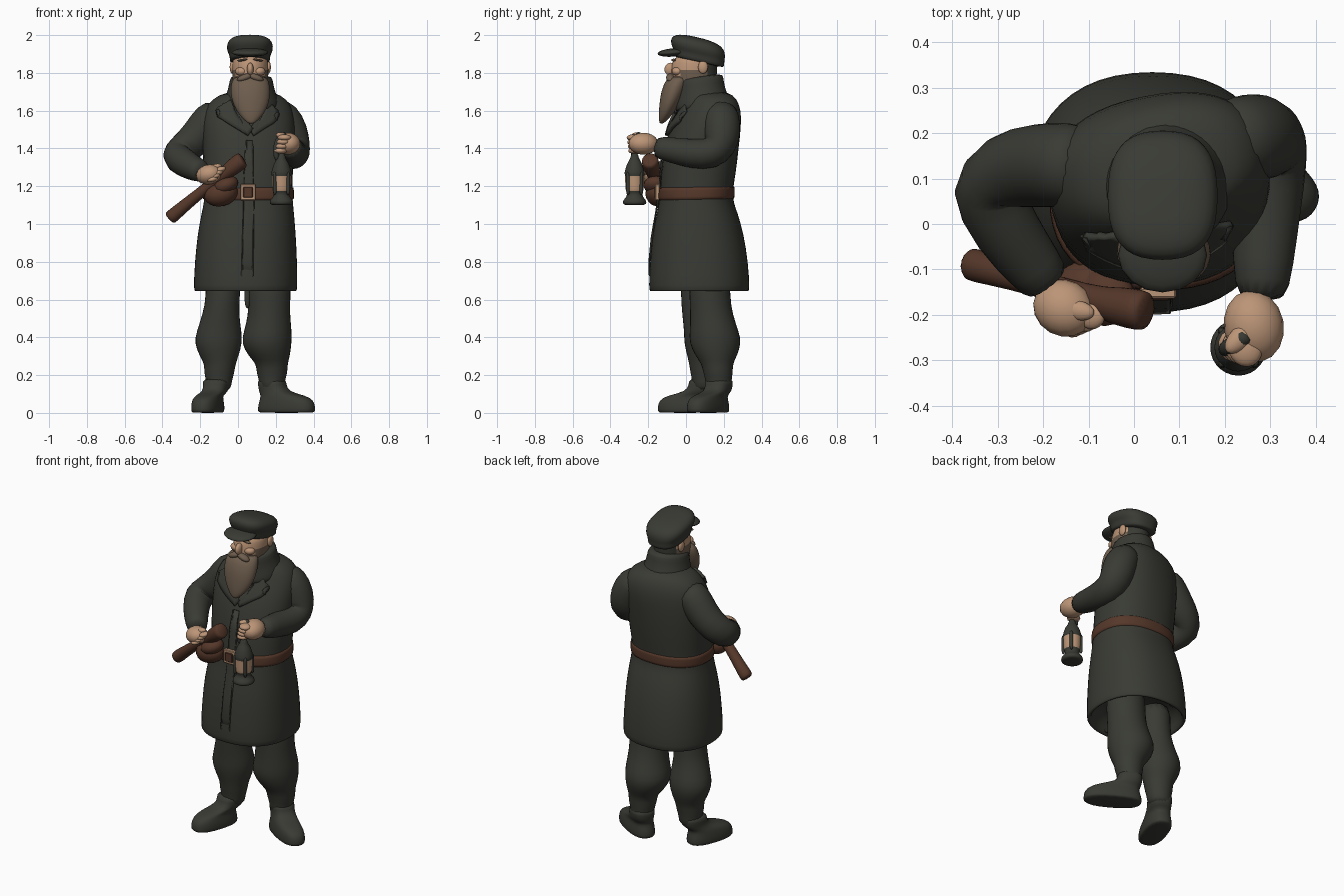
import bpy, bmesh, math
from mathutils import Vector


def material(name, rgb):
    m = bpy.data.materials.new(name)
    m.diffuse_color = (*rgb, 1)
    return m


COAT = material("dark_cloth", (0.041, 0.043, 0.034))
SKIN = material("tan_skin", (0.50, 0.30, 0.185))
BEARD = material("grey_brown_hair", (0.155, 0.110, 0.075))
LEATHER = material("brown_leather", (0.092, 0.039, 0.023))


def finish(name, bm, mats, rule=None, sub=1, smooth=True):
    bmesh.ops.recalc_face_normals(bm, faces=bm.faces)
    for f in bm.faces:
        f.smooth = smooth
        if rule:
            f.material_index = rule(f.calc_center_median())
    me = bpy.data.meshes.new(name)
    bm.to_mesh(me)
    bm.free()
    for m in mats:
        me.materials.append(m)
    ob = bpy.data.objects.new(name, me)
    bpy.context.collection.objects.link(ob)
    if sub:
        ob.modifiers.new("smooth", 'SUBSURF').levels = sub
        ob.modifiers["smooth"].render_levels = sub
    return ob


def skin_rings(name, rings, mats, rule=None, sub=1):
    bm = bmesh.new()
    vs = [[bm.verts.new(p) for p in r] for r in rings]
    n = len(vs[0])
    for a, b in zip(vs, vs[1:]):
        for i in range(n):
            bm.faces.new((a[i], a[(i + 1) % n], b[(i + 1) % n], b[i]))
    bm.faces.new(vs[0])
    bm.faces.new(vs[-1][::-1])
    return finish(name, bm, mats, rule, sub)


def loft(name, sections, mats, ang=0, p=2.0, tilt=0, n=20, rule=None, sub=1):
    """Stack of rounded sections: (centre x, centre y, z, radius x, radius y[, angle])."""
    rings = []
    for s in sections:
        cx, cy, z, rx, ry = s[:5]
        a = s[5] if len(s) > 5 else ang
        ring = []
        for i in range(n):
            c, d = math.cos(2 * math.pi * i / n), math.sin(2 * math.pi * i / n)
            x = rx * math.copysign(abs(c) ** (2 / p), c)
            y = ry * math.copysign(abs(d) ** (2 / p), d)
            u, v = x * math.cos(a) - y * math.sin(a), x * math.sin(a) + y * math.cos(a)
            ring.append((cx + u, cy + v, z + tilt * v))
        rings.append(ring)
    return skin_rings(name, rings, mats, rule, sub)


def tube(name, pts, mats, n=14):
    """Round limb along points (x, y, z, radius)."""
    ps = [Vector(p[:3]) for p in pts]
    u, rings = Vector((0.3, 0.9, 0.2)), []
    for i, p in enumerate(ps):
        t = (ps[min(i + 1, len(ps) - 1)] - ps[max(i - 1, 0)]).normalized()
        u = (u - t * u.dot(t)).normalized()
        v = t.cross(u)
        r = pts[i][3]
        rings.append([p + (u * math.cos(k * 2 * math.pi / n) + v * math.sin(k * 2 * math.pi / n)) * r
                      for k in range(n)])
    return skin_rings(name, rings, mats)


def blob(name, loc, half, mat, rot=(0, 0, 0)):
    bm = bmesh.new()
    bmesh.ops.create_uvsphere(bm, u_segments=16, v_segments=10, radius=1)
    bmesh.ops.scale(bm, vec=half, verts=bm.verts)
    ob = finish(name, bm, [mat], sub=0)
    ob.location, ob.rotation_euler = loc, rot
    return ob


def box(name, loc, size, mat):
    bm = bmesh.new()
    bmesh.ops.create_cube(bm, size=1)
    bmesh.ops.scale(bm, vec=size, verts=bm.verts)
    bmesh.ops.bevel(bm, geom=bm.edges[:], offset=0.004, segments=1, affect='EDGES')
    ob = finish(name, bm, [mat], sub=0, smooth=False)
    ob.location = loc
    return ob


def cloth_plate(name, pts, target, y, offset, thick):
    """Flat outline (x, z) laid onto the coat."""
    bm = bmesh.new()
    bm.faces.new([bm.verts.new((x, y, z)) for x, z in pts])
    bmesh.ops.triangulate(bm, faces=bm.faces[:])
    bmesh.ops.subdivide_edges(bm, edges=bm.edges[:], cuts=5, use_grid_fill=True)
    ob = finish(name, bm, [COAT], sub=0)
    w = ob.modifiers.new("lay", 'SHRINKWRAP')
    w.target, w.offset, w.wrap_mode = target, offset, 'ABOVE_SURFACE'
    s = ob.modifiers.new("thick", 'SOLIDIFY')
    s.thickness, s.offset = thick, 0
    return ob


# Coat: hollow hem, skirt, waist, chest and sloping shoulders turned slightly
coat = loft("coat", [
    (.04, .07, .78, .22, .21), (.04, .07, .66, .25, .24), (.04, .07, .645, .258, .248),
    (.04, .07, .642, .270, .262), (.04, .07, .655, .278, .270), (.042, .069, .80, .273, .262),
    (.046, .064, .95, .262, .243), (.052, .06, 1.06, .246, .215), (.055, .054, 1.11, .238, .200),
    (.055, .055, 1.17, .233, .192), (.055, .063, 1.25, .237, .200, .05), (.055, .082, 1.40, .245, .197, .12),
    (.055, .105, 1.52, .250, .183, .2), (.055, .125, 1.60, .240, .160, .22),
    (.06, .13, 1.66, .205, .135, .22), (.065, .12, 1.705, .125, .105, .2)], [COAT], p=2.3, n=24)
cloth_plate("coat_front_flap", [(.02, .66), (.075, .66), (.085, 1.1), (.085, 1.46), (.04, 1.46), (.03, 1.1)],
            coat, -.18, .006, .008)
cloth_plate("left_lapel", [(-.05, 1.69), (-.14, 1.645), (-.10, 1.60), (-.12, 1.58), (.05, 1.46), (.08, 1.50), (.0, 1.6)],
            coat, -.08, .012, .016)
cloth_plate("right_lapel", [(.18, 1.69), (.26, 1.64), (.21, 1.60), (.23, 1.57), (.08, 1.46), (.06, 1.50), (.13, 1.6)],
            coat, -.08, .012, .016)
loft("collar", [(.07, .085, 1.60, .135, .135), (.07, .085, 1.625, .15, .148), (.07, .085, 1.66, .145, .142),
                (.07, .078, 1.71, .124, .128), (.07, .073, 1.765, .115, .126), (.07, .073, 1.785, .108, .12)],
     [COAT], tilt=.12)

# Sleeves
tube("left_sleeve", [(-.09, .13, 1.59, .085), (-.15, .13, 1.56, .098), (-.205, .13, 1.47, .095), (-.285, .12, 1.395, .09),
                     (-.335, .085, 1.36, .088), (-.28, -.02, 1.32, .078), (-.215, -.10, 1.285, .064),
                     (-.185, -.14, 1.275, .057)], [COAT])
tube("right_sleeve", [(.18, .18, 1.595, .088), (.24, .185, 1.565, .100), (.275, .195, 1.49, .100), (.29, .18, 1.41, .095),
                      (.295, .14, 1.37, .090), (.29, .03, 1.37, .080), (.285, -.09, 1.395, .068),
                      (.28, -.175, 1.41, .058)], [COAT])

# Trousers, baggy at the knee, and boots
legs = {
    "left": ([(-.08, .08, .78, .10, .11), (-.078, .075, .62, .090, .105), (-.092, .08, .52, .098, .102),
              (-.1, .1, .43, .122, .112), (-.105, .105, .37, .130, .118), (-.1, .105, .30, .105, .10),
              (-.095, .1, .26, .084, .085), (-.1, .1, .21, .082, .078), (-.1, .1, .17, .068, .068),
              (-.105, .1, .11, .07, .07)], (-.16, -.005), (-.3, -.95), .15, (-.115, .09)),
    "right": ([(.165, .125, .78, .12, .11), (.165, .125, .62, .115, .110), (.165, .135, .52, .112, .114),
               (.158, .15, .43, .130, .133), (.15, .155, .37, .137, .142), (.165, .16, .30, .112, .112),
               (.18, .165, .26, .084, .084), (.18, .17, .21, .084, .080), (.18, .172, .17, .068, .068),
               (.18, .175, .11, .068, .075)], (.257, .117), (.86, -.51), .168, (.18, .175)),
}
for side, (secs, (bx, by), d, L, (ax, ay)) in legs.items():
    loft(side + "_trouser_leg", secs, [COAT], n=16)
    a = math.atan2(d[1], d[0])
    loft(side + "_boot", [
        (bx, by, 0, L * .96, .068), (bx, by, .006, L, .073), (bx, by, .035, L, .075),
        (bx, by, .068, L * .94, .07), (bx - d[0] * .02, by - d[1] * .02, .092, L * .78, .064),
        (ax + d[0] * .012, ay + d[1] * .012, .112, .08, .064), (ax, ay, .15, .073, .068),
        (ax, ay, .185, .074, .071)], [COAT], ang=a, p=2.5)
tube("hanging_strap", [(.05, .10, .75, .02), (.05, .10, .60, .02), (.05, .10, .55, .010)], [COAT], n=8)


# Head: bearded jaw, dark nape, nose, ears
def head_colour(c):
    if c.y > .115 or c.z < 1.73:
        return 2
    return 1 if c.z < (1.79 if c.y < -.03 else 1.815) else 0


loft("head", [(.065, .05, 1.66, .06, .07), (.065, .045, 1.70, .085, .105), (.065, .042, 1.75, .095, .12),
              (.065, .042, 1.785, .097, .123), (.065, .042, 1.815, .097, .123), (.065, .047, 1.85, .096, .123),
              (.065, .055, 1.90, .09, .115)], [SKIN, BEARD, COAT], rule=head_colour)
blob("nose", (.065, -.082, 1.82), (.018, .032, .034), SKIN, (-.35, 0, 0))
for s in (-1, 1):
    blob("ear", (.065 + s * .096, .09, 1.83), (.013, .026, .034), SKIN)
    blob("cheek", (.065 + s * .045, -.045, 1.808), (.035, .03, .024), SKIN)
    blob("eyebrow", (.065 + s * .042, -.066, 1.868), (.028, .012, .006), BEARD, (0, s * .15, 0))
    blob("moustache", (.065 + s * .03, -.082, 1.775), (.042, .024, .018), BEARD, (0, s * .35, 0))
loft("beard", [(.065, -.03, 1.785, .08, .05), (.065, -.045, 1.76, .100, .066), (.065, -.065, 1.70, .108, .068),
               (.068, -.085, 1.64, .098, .056), (.07, -.105, 1.585, .070, .040), (.07, -.122, 1.55, .038, .022),
               (.07, -.130, 1.53, .012, .009)], [BEARD])

# Flat cap with a peak
loft("cap", [(.063, .068, 1.855, .098, .125), (.063, .069, 1.862, .108, .135), (.063, .069, 1.895, .108, .135),
             (.063, .066, 1.91, .118, .142), (.063, .062, 1.94, .126, .146), (.063, .06, 1.968, .114, .132),
             (.063, .055, 1.984, .08, .09), (.063, .05, 1.991, .04, .045)], [COAT], tilt=-.22, p=2.6)
blob("cap_peak", (.063, -.068, 1.908), (.098, .083, .022), COAT, (.08, 0, 0))

# Belt and buckle
loft("belt", [(.055, .055, 1.125, .230, .19), (.055, .055, 1.128, .245, .205), (.055, .055, 1.162, .243, .203),
              (.055, .057, 1.197, .243, .204), (.055, .057, 1.20, .230, .19)], [LEATHER], p=2.3, n=24, tilt=.02)
box("buckle_frame", (.053, -.152, 1.168), (.08, .024, .085), SKIN)
box("buckle_centre", (.053, -.160, 1.168), (.052, .018, .057), LEATHER)

# Holster pouch and hand-held club
blob("holster", (-.09, -.145, 1.16), (.09, .07, .066), LEATHER, (0, -.25, 0))
blob("holster_flap", (-.065, -.16, 1.205), (.07, .065, .045), LEATHER, (0, -.4, 0))
tube("wooden_club", [(-.366, -.088, 1.025, .036), (-.35, -.09, 1.04, .039), (-.28, -.11, 1.10, .033),
                     (-.15, -.15, 1.205, .028), (-.06, -.175, 1.275, .036), (-.04, -.18, 1.29, .044),
                     (.015, -.190, 1.335, .047), (.03, -.193, 1.343, .042)], [LEATHER])

# Hands
blob("left_hand", (-.155, -.185, 1.262), (.070, .062, .052), SKIN, (0, -.2, -.5))
blob("right_hand", (.264, -.225, 1.425), (.066, .08, .058), SKIN, (0, 0, .2))
for i in range(4):
    blob("left_finger", (-.135 + i * .014, -.222 + i * .006, 1.238 + i * .017), (.030, .028, .015), SKIN, (0, -.3, .3))
    blob("right_finger", (.222 + i * .008, -.268 - i * .003, 1.388 + i * .023), (.036, .038, .018), SKIN, (0, 0, .5))
blob("left_thumb", (-.125, -.19, 1.300), (.04, .022, .016), SKIN, (0, -.3, -.2))
blob("right_thumb", (.235, -.25, 1.465), (.045, .024, .018), SKIN, (0, .2, .8))

# Lantern: base, glass, hood, posts and handle
LX, LY = .23, -.272
prof = [(1.10, .045), (1.103, .064), (1.125, .066), (1.142, .044), (1.165, .041), (1.175, .048), (1.19, .05),
        (1.23, .052), (1.258, .052), (1.268, .056), (1.285, .052), (1.325, .040), (1.345, .022), (1.38, .018)]
loft("lantern", [(LX, LY, z, r, r) for z, r in prof], [COAT, SKIN], n=14, sub=1,
     rule=lambda c: 1 if 1.18 < c.z < 1.26 else 0)
for k in range(4):
    a = math.pi / 4 + k * math.pi / 2
    tube("lantern_post", [(LX + .05 * math.cos(a), LY + .05 * math.sin(a), z, .011) for z in (1.15, 1.2, 1.24, 1.28)],
         [COAT], n=8)
tube("lantern_handle", [(LX - .02, LY, 1.33, .016), (LX - .032, LY - .005, 1.38, .018), (LX - .02, LY, 1.44, .022),
                        (LX + .01, LY + .02, 1.47, .022), (LX + .02, LY + .03, 1.478, .016)], [COAT], n=8)
